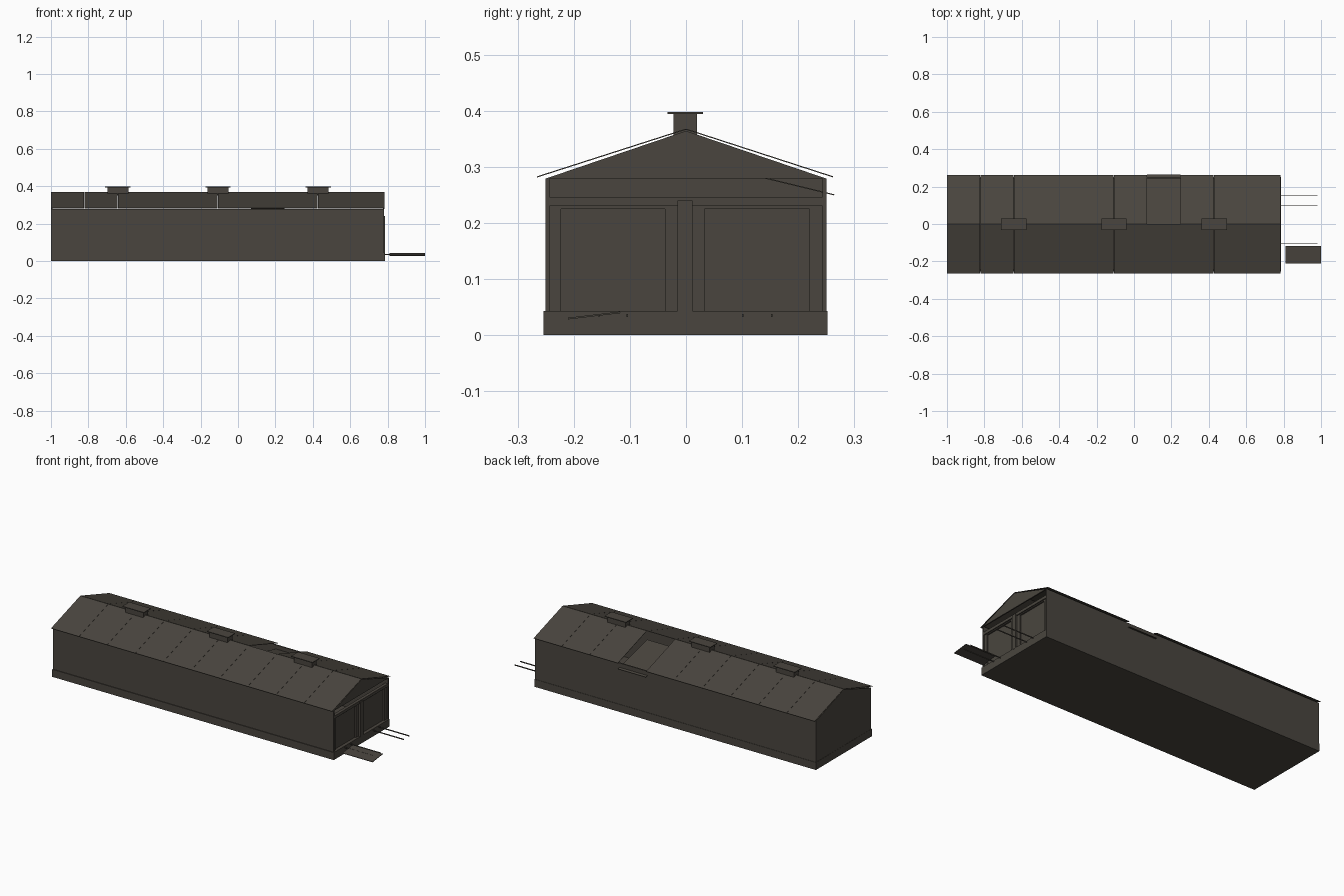
import bpy, bmesh, math
from mathutils import Vector

if "Cube" in bpy.data.objects:
    bpy.data.objects.remove(bpy.data.objects["Cube"])

mat = bpy.data.materials.new("weathered_dark_brown")
mat.diffuse_color = (0.068, 0.060, 0.049, 1)
mat.use_nodes = True
mat.node_tree.nodes["Principled BSDF"].inputs["Base Color"].default_value = mat.diffuse_color


def finish(name, bm):
    bmesh.ops.recalc_face_normals(bm, faces=bm.faces)
    me = bpy.data.meshes.new(name)
    bm.to_mesh(me)
    bm.free()
    me.materials.append(mat)
    ob = bpy.data.objects.new(name, me)
    bpy.context.collection.objects.link(ob)
    return ob


def extrude_profile(name, pts, x0, x1):
    """Extrude a closed (y, z) outline along x."""
    bm = bmesh.new()
    f = bm.faces.new([bm.verts.new((x0, y, z)) for y, z in pts])
    r = bmesh.ops.extrude_face_region(bm, geom=[f])
    bmesh.ops.translate(bm, vec=(x1 - x0, 0, 0),
                        verts=[v for v in r["geom"] if isinstance(v, bmesh.types.BMVert)])
    return finish(name, bm)


def box(name, x0, x1, y0, y1, z0, z1):
    return extrude_profile(name, [(y0, z0), (y1, z0), (y1, z1), (y0, z1)], x0, x1)


def sheet(name, a, b, x0, x1, t):
    """Thin sloping board between two (y, z) points."""
    a, b = Vector(a), Vector(b)
    d = (b - a).normalized()
    n = Vector((-d.y, d.x)) * t
    return extrude_profile(name, [a, b, b + n, a + n], x0, x1)


X0, X1 = -1.0, 0.783
EAVE, APEX = 0.279, 0.364

# Foundation and long walls
box("foundation", X0, 0.785, -0.254, 0.252, 0, 0.043)
for s, side in ((-1, "front"), (1, "back")):
    ys = sorted((s * 0.243, s * 0.25))
    box(side + "_wall", X0 + 0.002, X1 - 0.002, *ys, 0.043, EAVE)

# Closed far end and the near gable
extrude_profile("closed_end_wall", [(-0.25, 0.043), (0.25, 0.043), (0.25, EAVE),
                                   (0, APEX), (-0.25, EAVE)], X0 + 0.001, X0 + 0.008)
extrude_profile("entrance_gable", [(-0.25, EAVE), (0.25, EAVE), (0, APEX)], X1 - 0.008, X1 - 0.001)

# Entrance: door leaves set behind a frame, track beam and centre post
for y0, y1, nm in ((-0.223, -0.037, "left"), (0.033, 0.22, "right")):
    box(nm + "_door", 0.760, 0.766, y0, y1, 0.043, 0.226)
for y0, y1, nm in ((-0.25, -0.223, "left_jamb"), (-0.037, 0.033, "middle_jamb"),
                   (0.22, 0.25, "right_jamb")):
    box(nm, 0.762, 0.774, y0, y1, 0.043, 0.232)
box("door_header", 0.762, 0.774, -0.25, 0.25, 0.225, 0.232)
box("door_track", 0.762, 0.780, -0.25, 0.25, 0.23, 0.246)
box("centre_post", 0.765, 0.786, -0.015, 0.012, 0.04, 0.24)

# Roof sheets, ten per slope, with one collapsed on the back slope
COUNT, FALLEN = 10, 6
w = (X1 - X0) / COUNT
for i in range(COUNT):
    a, b = X0 + i * w + 0.0005, X0 + (i + 1) * w - 0.0005
    sheet("front_roof_sheet", (-0.265, 0.281), (0, 0.366), a, b, 0.002)
    if i == FALLEN:
        sheet("fallen_roof_sheet", (0.264, 0.249), (-0.004, 0.314), a, b, -0.002)
    else:
        sheet("back_roof_sheet", (0.262, 0.281), (0, 0.366), a, b, -0.002)

# Ridge vents with flat caps
for x in (-0.642, -0.107, 0.428):
    box("vent_box", x - 0.057, x + 0.057, -0.022, 0.02, 0.35, 0.394)
    box("vent_cap", x - 0.068, x + 0.068, -0.033, 0.03, 0.394, 0.398)

# Thin track rails leading out of the doors
for y in (-0.155, -0.105, 0.101, 0.153):
    box("track_rail", 0.76, 0.98, y - 0.0012, y + 0.0012, 0.032, 0.038)

# Loose tilted board lying outside
sheet("loose_board", (-0.21, 0.028), (-0.117, 0.039), 0.81, 1.0, 0.003)
